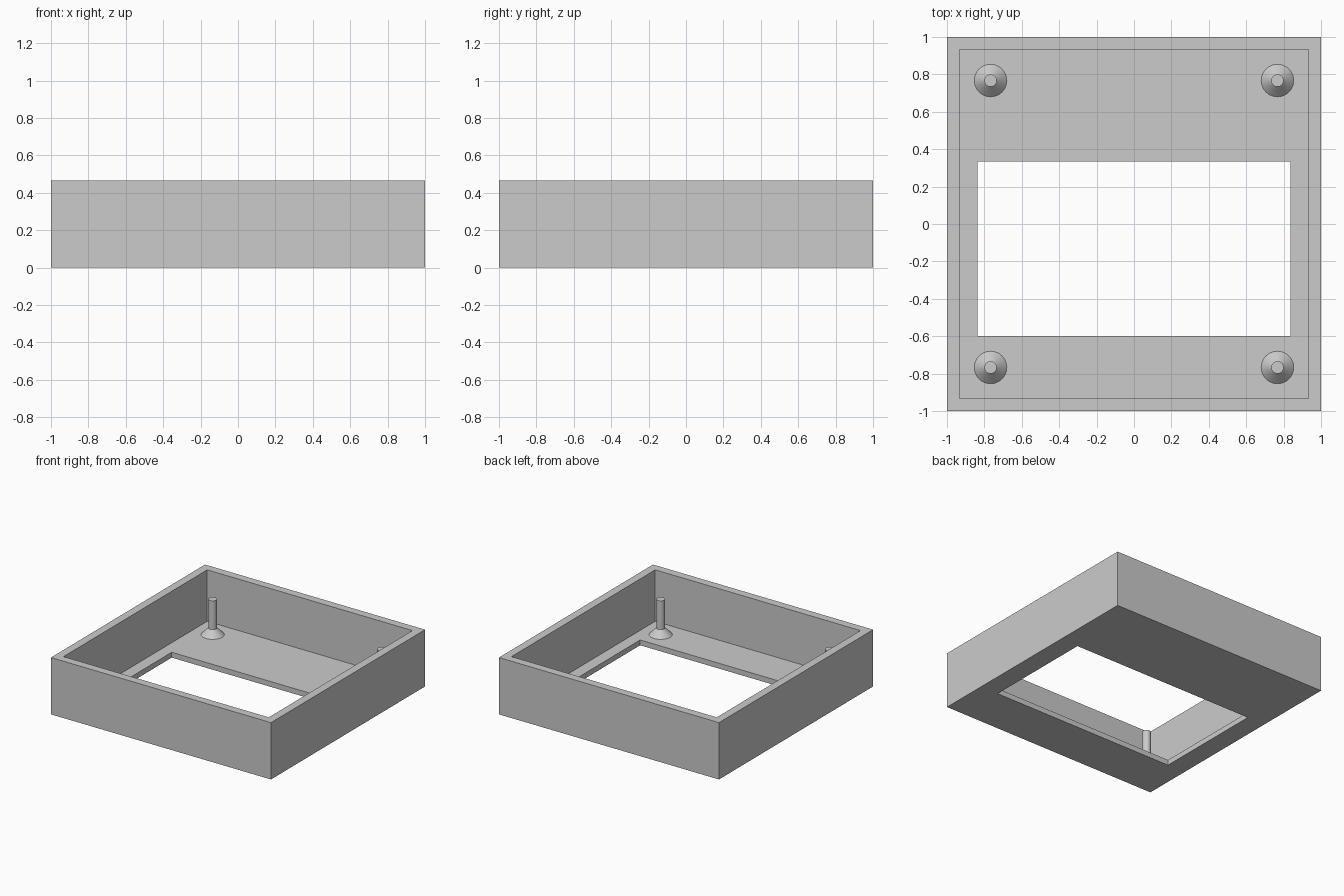
import bpy
import bmesh
from math import cos, sin, tau, radians

if "Cube" in bpy.data.objects:
    bpy.data.objects.remove(bpy.data.objects["Cube"], do_unlink=True)

HEIGHT, FLOOR, INNER = 0.467, 0.044, 0.933
POST_XY, POST_TOP = 0.767, 0.335

grey = bpy.data.materials.new("plain grey")
grey.use_nodes = True
grey.diffuse_color = (0.6, 0.6, 0.6, 1)
grey.node_tree.nodes["Principled BSDF"].inputs["Base Color"].default_value = (0.6, 0.6, 0.6, 1)


def bridge_rings(bm, rings, closed):
    """Join successive vertex rings with quads."""
    pairs = list(zip(rings, rings[1:]))
    if closed:
        pairs.append((rings[-1], rings[0]))
    for a, b in pairs:
        n = len(a)
        for i in range(n):
            j = (i + 1) % n
            bm.faces.new((a[i], a[j], b[j], b[i]))


def finish(name, bm):
    bmesh.ops.recalc_face_normals(bm, faces=bm.faces)
    mesh = bpy.data.meshes.new(name)
    bm.to_mesh(mesh)
    bm.free()
    mesh.materials.append(grey)
    obj = bpy.data.objects.new(name, mesh)
    bpy.context.collection.objects.link(obj)
    return obj


def rectangle(bm, half_x, y0, y1, z):
    corners = ((-half_x, y0), (half_x, y0), (half_x, y1), (-half_x, y1))
    return [bm.verts.new((x, y, z)) for x, y in corners]


# Open tray: outer wall, rim, inner wall, floor and window cut-out
bm = bmesh.new()
sections = [
    (1, -1, 1, 0),
    (1, -1, 1, HEIGHT),
    (INNER, -INNER, INNER, HEIGHT),
    (INNER, -INNER, INNER, FLOOR),
    (0.837, -0.6, 0.335, FLOOR),
    (0.837, -0.6, 0.335, 0),
]
bridge_rings(bm, [rectangle(bm, *s) for s in sections], closed=True)
finish("tray_with_window", bm)


# Mounting posts: a flared foot below a slim round pin
def mounting_post(name, x, y, sides=32):
    bm = bmesh.new()
    profile = [(0.087, FLOOR), (0.033, FLOOR + 0.054), (0.033, POST_TOP)]
    rings = [[bm.verts.new((x + r * cos(tau * i / sides), y + r * sin(tau * i / sides), z))
              for i in range(sides)] for r, z in profile]
    bridge_rings(bm, rings, closed=False)
    bm.faces.new(rings[0])
    bm.faces.new(rings[-1])
    obj = finish(name, bm)
    bpy.ops.object.select_all(action='DESELECT')
    obj.select_set(True)
    bpy.context.view_layer.objects.active = obj
    bpy.ops.object.shade_smooth_by_angle(angle=radians(30))


for end, sy in (("front", -1), ("back", 1)):
    for side, sx in (("right", -1), ("left", 1)):
        mounting_post(f"{end}_{side}_post", sx * POST_XY, sy * POST_XY)
